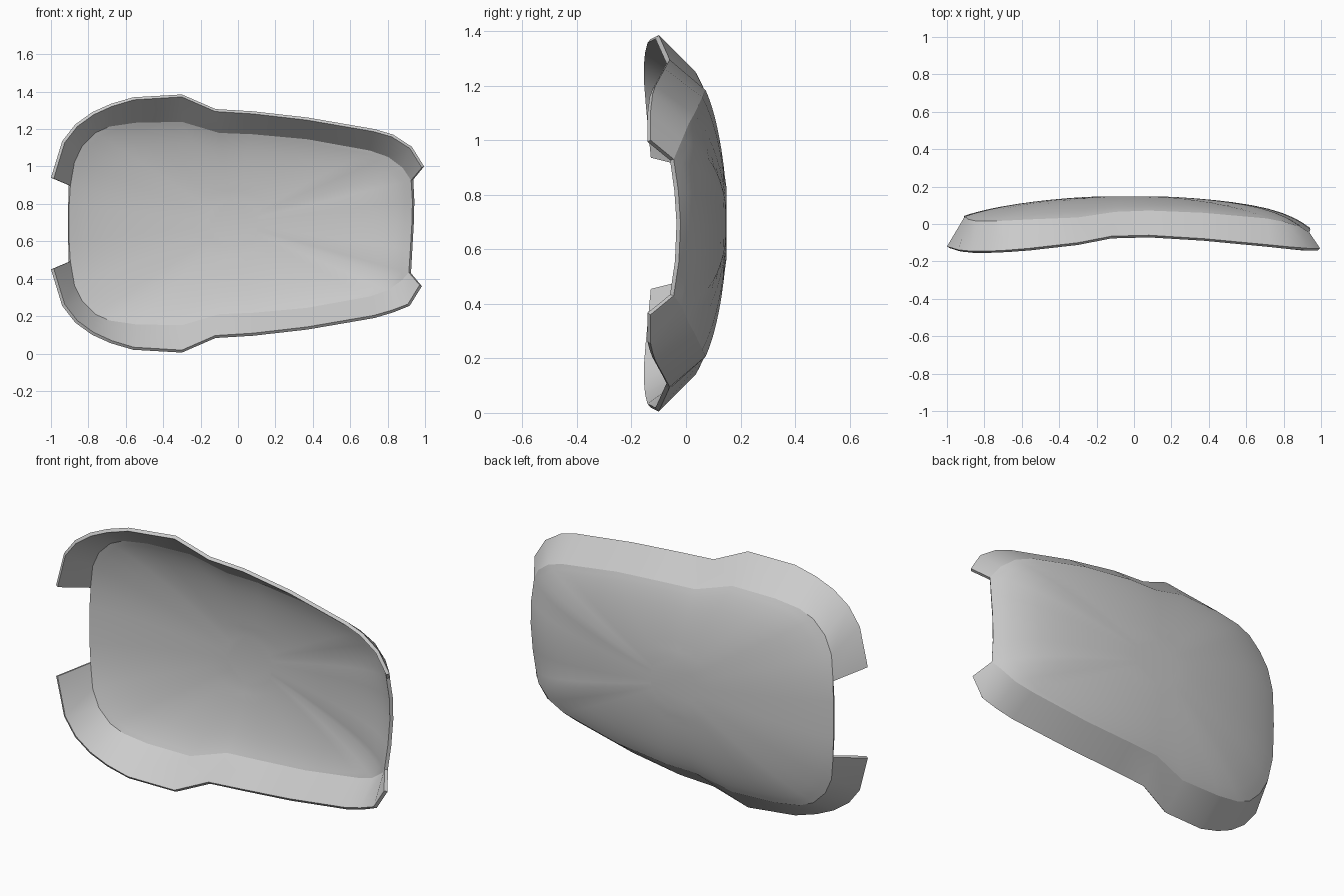
import bpy, bmesh, math
from mathutils import Vector

cube = bpy.data.objects.get("Cube")
if cube:
    bpy.data.objects.remove(cube, do_unlink=True)

MID = 0.695          # height of the mirror line
PEAK = 0.151         # depth of the dome at its middle
HUB = Vector((-0.025, 0.0))

# Upper half of the flared rim, left notch to right notch: x, height from middle, y
rim = [(-1.0, .245, -.12), (-.94, .44, -.138), (-.87, .53, -.145), (-.78, .595, -.145),
       (-.68, .64, -.14), (-.56, .675, -.13), (-.3, .69, -.10), (-.12, .612, -.065),
       (.08, .60, -.06), (.37, .567, -.078), (.73, .505, -.112), (.83, .475, -.122),
       (.93, .41, -.13), (.995, .305, -.13)]
# Matching fold line where the rim meets the dome
fold = [(-.905, .205, .04), (-.885, .335, .025), (-.84, .425, .015), (-.77, .495, .015),
        (-.69, .53, .018), (-.55, .55, .025), (-.3, .555, .035), (-.1, .495, .065),
        (.08, .488, .072), (.37, .462, .06), (.71, .40, .03), (.81, .365, .01),
        (.89, .305, -.015), (.937, .235, -.045)]


def mirrored(points):
    """Full outline: upper half, then lower half back to the left, slightly pulled in at the right."""
    low = [(x - (.012 if x > .9 else 0), -d - (.03 if x > .9 else 0), y) for x, d, y in points]
    return points, low[::-1]


rim_up, rim_low = mirrored(rim)
fold_up, fold_low = mirrored(fold)
right_edge = [(.943, .12, -.028), (.94, 0, -.02), (.932, -.14, -.026)]
left_edge = [(-.908, -.1, .042), (-.91, 0, .043), (-.908, .1, .042)]
outline = fold_up + right_edge + fold_low + left_edge


def dome_ring(bm, s):
    """One ring of the dome, from the round hub (s=0) to the fold line (s=1)."""
    ring = []
    for x, d, y in outline:
        edge = Vector((x, d))
        start = HUB + (edge - HUB).normalized() * 0.135
        p = start.lerp(edge, s)
        t = (p - HUB).length / (edge - HUB).length
        a = 0.6 if x > 0.85 else 0.87
        depth = PEAK - (PEAK - y) * (a * t ** 2 + (1 - a) * t ** 8)
        ring.append(bm.verts.new((p.x, depth, p.y + MID)))
    return ring


bm = bmesh.new()
steps = [0, .12, .25, .38, .5, .62, .73, .82, .9, .95, 1]
rings = [dome_ring(bm, s) for s in steps]
n = len(outline)

# Flat hub in the middle of the dome
hub_y = sum(v.co.y for v in rings[0]) / n
for v in rings[0]:
    v.co.y = hub_y
bm.faces.new(rings[0])

# Dome bands
for inner, outer in zip(rings, rings[1:]):
    for i in range(n):
        j = (i + 1) % n
        bm.faces.new((inner[i], inner[j], outer[j], outer[i]))

# Flared rim walls, above and below, leaving both ends notched
edge_ring = rings[-1]
k = len(rim)
for points, first in ((rim_up, 0), (rim_low, k + len(right_edge))):
    lip = [bm.verts.new((x, y, d + MID)) for x, d, y in points]
    for i in range(k - 1):
        f = bm.faces.new((edge_ring[first + i], edge_ring[first + i + 1], lip[i + 1], lip[i]))
    for i in range(k - 1):
        e = bm.edges.get((edge_ring[first + i], edge_ring[first + i + 1]))
        e.smooth = False

# Outside of the shell faces the back
bmesh.ops.recalc_face_normals(bm, faces=bm.faces)
hub = max(bm.faces, key=lambda f: len(f.verts))
if hub.normal.y < 0:
    bmesh.ops.reverse_faces(bm, faces=bm.faces)

mesh = bpy.data.meshes.new("shell_cover")
bm.to_mesh(mesh)
bm.free()
shell = bpy.data.objects.new("shell_cover", mesh)
bpy.context.collection.objects.link(shell)

# Plain grey material
grey = bpy.data.materials.new("plain_grey")
grey.use_nodes = True
colour = (0.6, 0.6, 0.6, 1)
grey.diffuse_color = colour
grey.node_tree.nodes["Principled BSDF"].inputs["Base Color"].default_value = colour
mesh.materials.append(grey)

# Wall thickness, grown towards the inside
solid = shell.modifiers.new("thickness", "SOLIDIFY")
solid.thickness = 0.018
solid.offset = -1
bpy.context.view_layer.objects.active = shell
shell.select_set(True)
bpy.ops.object.modifier_apply(modifier=solid.name)
bpy.ops.object.shade_smooth_by_angle(angle=math.radians(28))
